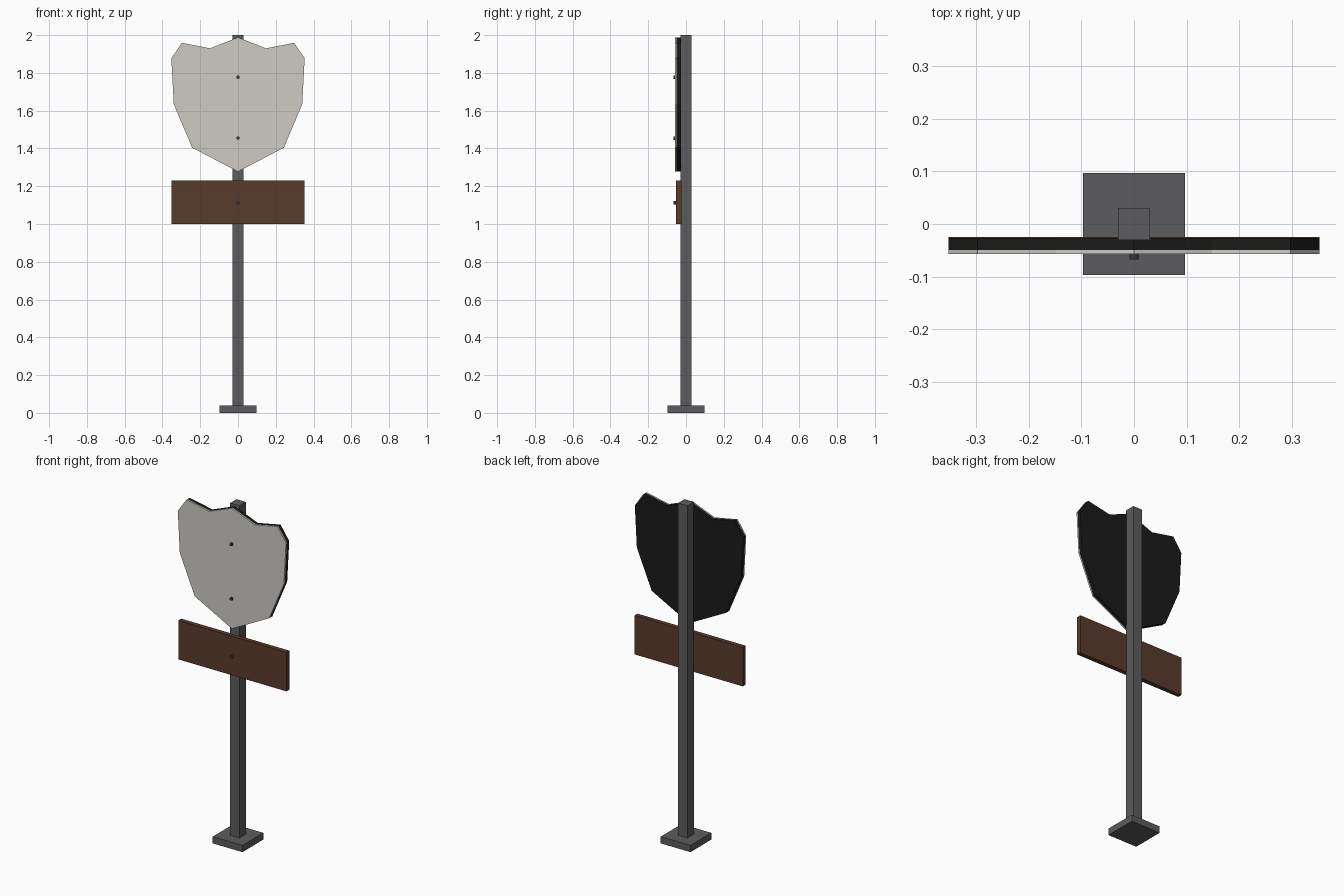
import bpy
import bmesh
from math import radians
from mathutils import Matrix, Vector

cube = bpy.data.objects.get("Cube")
if cube:
    bpy.data.objects.remove(cube, do_unlink=True)


def material(name, rgb):
    mat = bpy.data.materials.new(name)
    mat.use_nodes = True
    mat.diffuse_color = (*rgb, 1)
    mat.node_tree.nodes["Principled BSDF"].inputs["Base Color"].default_value = (*rgb, 1)
    return mat


steel = material("grey steel", (0.107, 0.107, 0.112))
black = material("black backing", (0.011, 0.011, 0.011))
white = material("off white panel", (0.62, 0.60, 0.56))
brown = material("brown board", (0.102, 0.044, 0.027))
dark = material("dark bolt metal", (0.04, 0.04, 0.05))


def finish(name, bm, mat):
    bmesh.ops.recalc_face_normals(bm, faces=bm.faces)
    mesh = bpy.data.meshes.new(name)
    bm.to_mesh(mesh)
    bm.free()
    mesh.materials.append(mat)
    obj = bpy.data.objects.new(name, mesh)
    bpy.context.collection.objects.link(obj)
    return obj


def box(name, low, high, mat):
    low, high = Vector(low), Vector(high)
    bm = bmesh.new()
    bmesh.ops.create_cube(bm, size=1)
    bmesh.ops.scale(bm, vec=high - low, verts=bm.verts)
    bmesh.ops.translate(bm, vec=(low + high) / 2, verts=bm.verts)
    return finish(name, bm, mat)


# Half outline of the shield, from the top point down to the tip
half = [(0, 1.988), (0.148, 1.93), (0.297, 1.959), (0.353, 1.878),
        (0.34, 1.634), (0.243, 1.404), (0, 1.277)]
outline = half + [(-x, z) for x, z in reversed(half[1:-1])]


def shield(name, back, front, inset, mat):
    bm = bmesh.new()
    face = bm.faces.new([bm.verts.new((x, back, z)) for x, z in outline])
    face.normal_update()
    if inset:
        rim = bmesh.ops.inset_region(bm, faces=[face], thickness=inset, use_even_offset=True)
        bmesh.ops.delete(bm, geom=rim["faces"], context='FACES')
    ext = bmesh.ops.extrude_face_region(bm, geom=bm.faces[:], use_keep_orig=True)
    moved = [g for g in ext["geom"] if isinstance(g, bmesh.types.BMVert)]
    bmesh.ops.translate(bm, vec=(0, front - back, 0), verts=moved)
    return finish(name, bm, mat)


# Post and foot
box("base_plate", (-0.097, -0.097, 0), (0.097, 0.097, 0.04), steel)
box("post", (-0.03, -0.03, 0.04), (0.03, 0.03, 2), steel)

# Shield sign and the board below it
shield("shield_backing", -0.027, -0.049, 0, black)
shield("shield_panel", -0.048, -0.057, 0.018, white)
box("lower_board", (-0.353, -0.052, 1.0), (0.353, -0.025, 1.23), brown)

# Bolts down the centre line
for label, z in (("upper", 1.777), ("middle", 1.455), ("lower", 1.112)):
    bm = bmesh.new()
    bmesh.ops.create_cone(bm, cap_ends=True, segments=12, radius1=0.009, radius2=0.009,
                          depth=0.017,
                          matrix=Matrix.Translation((0, -0.0585, z)) @ Matrix.Rotation(radians(90), 4, 'X'))
    finish(label + "_bolt", bm, dark)
